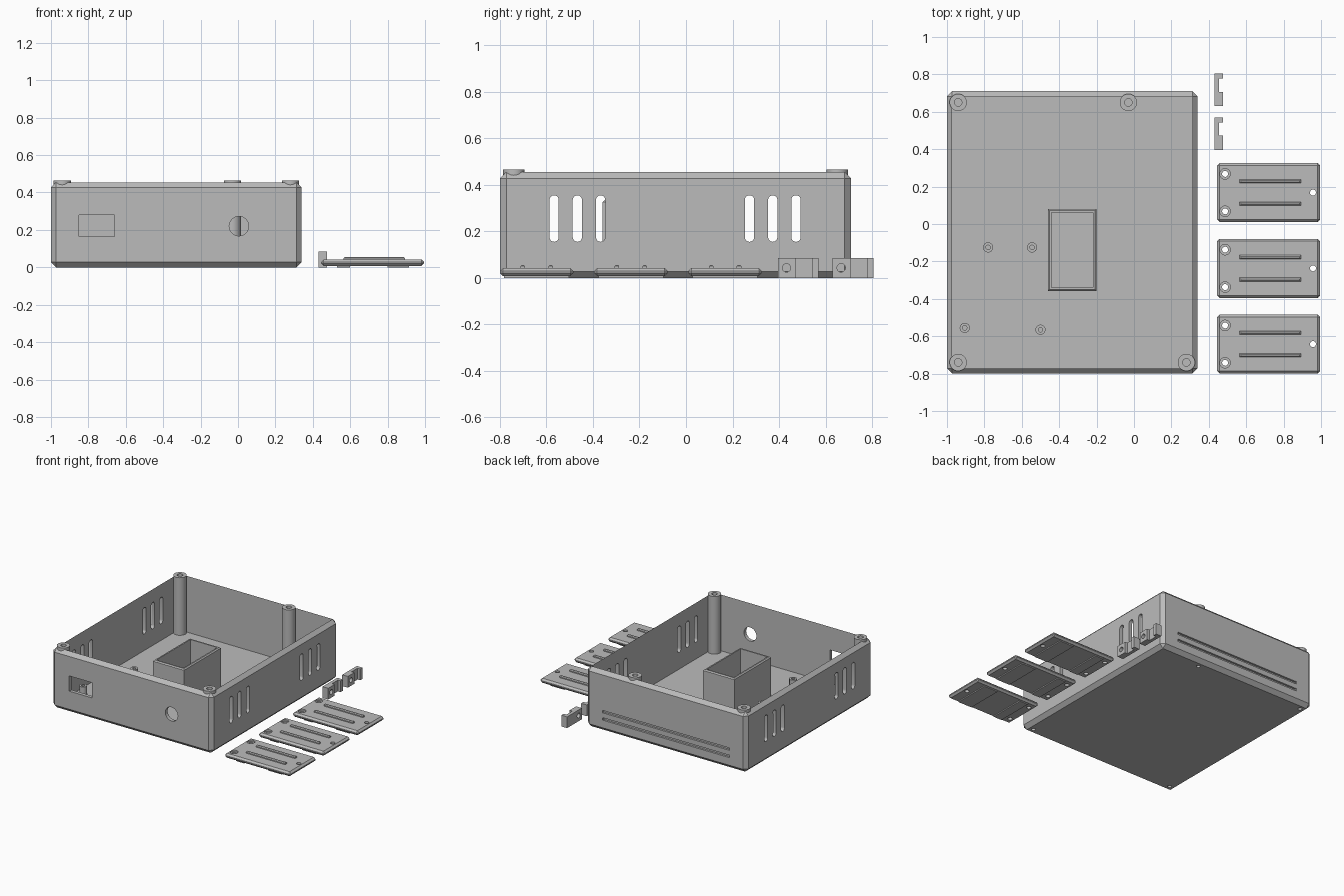
import bpy, bmesh, math

if "Cube" in bpy.data.objects:
    bpy.data.objects.remove(bpy.data.objects["Cube"], do_unlink=True)

# One grey plastic for every part
GREY = (0.5, 0.5, 0.5, 1)
plastic = bpy.data.materials.new("grey_plastic")
plastic.use_nodes = True
plastic.diffuse_color = GREY
plastic.node_tree.nodes["Principled BSDF"].inputs["Base Color"].default_value = GREY


# Profiles
def rect(x0, x1, y0, y1):
    return [(x0, y0), (x1, y0), (x1, y1), (x0, y1)]


def circle(cx, cy, r, n=32):
    return [(cx + r * math.cos(i * math.tau / n), cy + r * math.sin(i * math.tau / n))
            for i in range(n)]


def upright_slot(cx, z0, z1, r, n=10):
    pts = []
    for cz, start in ((z1 - r, 0), (z0 + r, math.pi)):
        for i in range(n + 1):
            a = start + math.pi * i / n
            pts.append((cx + r * math.cos(a), cz + r * math.sin(a)))
    return pts


def prism(name, pts, axis, lo, hi):
    """Extrude a profile along an axis."""
    place = {"x": lambda a, b, d: (d, a, b),
             "y": lambda a, b, d: (a, d, b),
             "z": lambda a, b, d: (a, b, d)}[axis]
    bm = bmesh.new()
    face = bm.faces.new([bm.verts.new(place(a, b, lo)) for a, b in pts])
    out = bmesh.ops.extrude_face_region(bm, geom=[face])
    move = place(0, 0, hi - lo)
    bmesh.ops.translate(bm, vec=move, verts=[g for g in out["geom"] if isinstance(g, bmesh.types.BMVert)])
    bmesh.ops.recalc_face_normals(bm, faces=bm.faces)
    mesh = bpy.data.meshes.new(name)
    bm.to_mesh(mesh)
    bm.free()
    mesh.materials.append(plastic)
    obj = bpy.data.objects.new(name, mesh)
    bpy.context.collection.objects.link(obj)
    return obj


def apply(obj, mod):
    with bpy.context.temp_override(object=obj, active_object=obj, selected_objects=[obj]):
        bpy.ops.object.modifier_apply(modifier=mod.name)


def bevel(obj, width, pick=lambda e: True):
    """Chamfer the edges chosen by a rule on their two end points."""
    bm = bmesh.new()
    bm.from_mesh(obj.data)
    edges = [e for e in bm.edges if pick(e)]
    bmesh.ops.bevel(bm, geom=edges, offset=width, segments=1, affect="EDGES")
    bm.to_mesh(obj.data)
    bm.free()


def cut(obj, pts, axis, lo, hi):
    cutter = prism("cutter", pts, axis, lo, hi)
    mod = obj.modifiers.new("cut", "BOOLEAN")
    mod.operation, mod.solver, mod.object = "DIFFERENCE", "EXACT", cutter
    apply(obj, mod)
    bpy.data.objects.remove(cutter, do_unlink=True)


def above(z):
    return lambda e: all(v.co.z > z for v in e.verts)


X0, X1, Y0, Y1, TOP = -1.0, 0.34, -0.8, 0.71, 0.455
WALL, FLOOR = 0.027, 0.03
POSTS = [(-0.94, 0.65), (-0.03, 0.65), (-0.94, -0.74), (0.28, -0.74)]

# Case: chamfered block, hollowed out
case = prism("case", rect(X0, X1, Y0, Y1), "z", 0, TOP)
bevel(case, 0.028)
cut(case, rect(X0 + WALL, X1 - WALL, Y0 + WALL, Y1 - WALL), "z", FLOOR, 1)

# Vent slots through both side walls
for centre in (-0.467, 0.373):
    for step in (-0.1, 0, 0.1):
        cut(case, upright_slot(centre + step, 0.155, 0.355, 0.02), "x", X0 - 0.1, X1 + 0.1)

# Front connector window and round opening
cut(case, rect(-0.85, -0.66, 0.165, 0.28), "y", Y0 - 0.1, Y0 + 0.1)
cut(case, circle(0.005, 0.22, 0.052), "y", Y0 - 0.1, Y0 + 0.1)

# Long grooves on the back
for z in (0.095, 0.15):
    cut(case, rect(-0.86, 0.2, z - 0.009, z + 0.009), "y", Y1 - 0.015, Y1 + 0.1)

# Screw holes under the posts
for x, y in POSTS:
    cut(case, circle(x, y, 0.014, 16), "z", -0.1, 0.025)

# Corner screw posts and small board standoffs
for i, (x, y) in enumerate(POSTS):
    post = prism(f"screw_post_{i + 1}", circle(x, y, 0.046), "z", FLOOR - 0.004, 0.465)
    cut(post, circle(x, y, 0.02), "z", 0.2, 1)

BOARD = [(-0.78, -0.125), (-0.545, -0.125), (-0.905, -0.555), (-0.5, -0.565)]
for i, (x, y) in enumerate(BOARD):
    standoff = prism(f"standoff_{i + 1}", circle(x, y, 0.027, 24), "z", FLOOR - 0.004, 0.1)
    cut(standoff, circle(x, y, 0.012, 16), "z", 0.05, 1)

# Open-topped inner holder
holder = prism("inner_holder", rect(-0.46, -0.2, -0.358, 0.08), "z", FLOOR - 0.004, 0.335)
bevel(holder, 0.008, above(0.3))
cut(holder, rect(-0.442, -0.218, -0.34, 0.062), "z", FLOOR, 1)

# Three cover plates with ribs, screw holes and underside pads
for i, yc in enumerate((0.168, -0.237, -0.642)):
    plate = prism(f"cover_plate_{i + 1}", rect(0.445, 0.995, yc - 0.158, yc + 0.158), "z", 0.008, 0.042)
    bevel(plate, 0.013)
    for side in (-1, 1):
        y = yc + side * 0.1
        cut(plate, circle(0.487, y, 0.028), "z", 0.03, 0.1)
        cut(plate, circle(0.487, y, 0.016), "z", -0.1, 0.1)
        y = yc + side * 0.06
        rib = prism(f"plate_rib_{i + 1}", rect(0.565, 0.892, y - 0.01, y + 0.01), "z", 0.035, 0.056)
        bevel(rib, 0.006, above(0.05))
    cut(plate, circle(0.957, yc, 0.016), "z", -0.1, 0.1)
    for x0, x1 in ((0.53, 0.6), (0.8, 0.915)):
        prism(f"plate_pad_{i + 1}", rect(x0, x1, yc - 0.14, yc + 0.14), "z", 0, 0.02)

# Two notched clamp brackets
for i, y in enumerate((0.395, 0.63)):
    outline = rect(0.43, 0.477, y, y + 0.175)
    bracket = prism(f"clamp_bracket_{i + 1}", outline, "z", 0, 0.085)
    cut(bracket, rect(0.455, 0.6, y + 0.077, y + 0.147), "z", -0.1, 0.2)
    cut(bracket, circle(y + 0.037, 0.043, 0.018, 24), "x", 0.3, 0.6)

# Smooth round walls, crisp edges
bpy.ops.object.select_all(action="DESELECT")
for obj in bpy.context.collection.objects:
    if obj.type == "MESH":
        obj.select_set(True)
        bpy.context.view_layer.objects.active = obj
bpy.ops.object.shade_smooth_by_angle(angle=math.radians(25))
